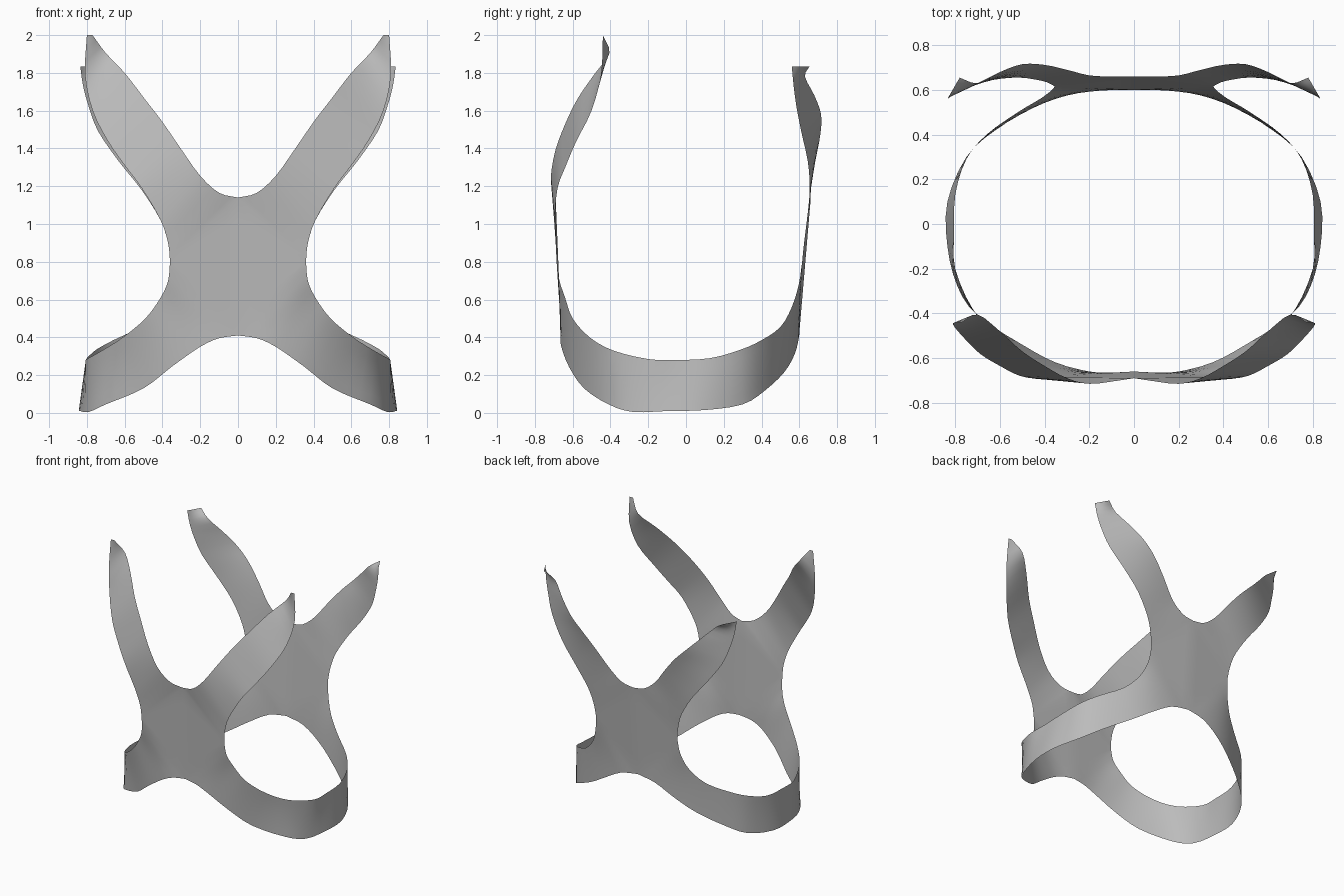
import bpy, bmesh
from mathutils import Vector

cube = bpy.data.objects.get("Cube")
if cube:
    bpy.data.objects.remove(cube, do_unlink=True)

ACROSS = 6   # faces across a strap
STEPS = 3    # faces between two control pairs

# Each pair: (inner/lower edge point, outer/upper edge point)
front_arm = [
    ((0, 1.14, -.69), (.36, .8, -.685)), ((.1, 1.165, -.705), (.37, .9, -.69)),
    ((.2, 1.255, -.715), (.41, 1.02, -.695)), ((.3, 1.395, -.69), (.51, 1.19, -.68)),
    ((.4, 1.54, -.635), (.6, 1.31, -.635)), ((.5, 1.67, -.57), (.69, 1.44, -.58)),
    ((.6, 1.8, -.48), (.77, 1.6, -.5)), ((.7, 1.905, -.405), (.81, 1.79, -.45)),
    ((.77, 2, -.44), (.8, 2, -.44))]
back_arm = [
    ((0, 1.13, .66), (.355, .8, .615)), ((.1, 1.15, .66), (.37, .9, .625)),
    ((.2, 1.23, .665), (.41, 1.02, .64)), ((.3, 1.36, .69), (.51, 1.18, .655)),
    ((.4, 1.48, .712), (.63, 1.33, .645)), ((.5, 1.58, .715), (.74, 1.49, .61)),
    ((.6, 1.68, .68), (.79, 1.62, .585)), ((.7, 1.78, .63), (.82, 1.73, .57)),
    ((.78, 1.835, .655), (.835, 1.835, .56))]
side_strap = [
    ((0, .41, -.66), (.36, .8, -.685)), ((.1, .395, -.665), (.37, .7, -.67)),
    ((.2, .35, -.66), (.41, .61, -.64)), ((.35, .245, -.62), (.49, .5, -.6)),
    ((.5, .13, -.54), (.61, .4, -.51)), ((.7, .045, -.41), (.72, .33, -.385)),
    ((.79, .005, -.28), (.8, .285, -.2)), ((.835, .01, -.1), (.805, .28, -.05)),
    ((.835, .015, .1), (.8, .29, .13)), ((.75, .045, .3), (.75, .335, .29)),
    ((.62, .12, .42), (.66, .385, .4)), ((.45, .215, .52), (.52, .455, .5)),
    ((.3, .31, .575), (.42, .56, .56)), ((.15, .395, .597), (.37, .68, .597)),
    ((0, .425, .6), (.355, .8, .615))]


def smooth_path(points):
    """Catmull-Rom curve through the points."""
    p = [Vector((x, y, z)) for x, z, y in points]
    p = [2 * p[0] - p[1]] + p + [2 * p[-1] - p[-2]]
    path = []
    for a, b, c, d in zip(p, p[1:], p[2:], p[3:]):
        for s in range(STEPS):
            t = s / STEPS
            path.append(b + (c - a) * t / 2 + (a - 2.5 * b + 2 * c - d / 2) * t * t
                        + (1.5 * (b - c) + (d - a) / 2) * t ** 3)
    path.append(p[-2])
    for v in path:
        v.x = max(v.x, 0)
        v.z = max(v.z, 0)
    path[0].x = points[0][0]
    return path


def strip(bm, edge_a, edge_b):
    """Ribbon of faces ruled between two matching edges."""
    rows = [[bm.verts.new(a.lerp(b, j / ACROSS)) for j in range(ACROSS + 1)]
            for a, b in zip(edge_a, edge_b)]
    for r, q in zip(rows, rows[1:]):
        for j in range(ACROSS):
            bm.faces.new((r[j], r[j + 1], q[j + 1], q[j]))


def panel(bm, top, bottom):
    """Central panel between the root of an arm and the root of a strap."""
    a = [top[0].lerp(top[1], j / ACROSS) for j in range(ACROSS + 1)]
    b = [bottom[0].lerp(bottom[1], j / ACROSS) for j in range(ACROSS + 1)]
    strip(bm, a, b)


bm = bmesh.new()
edges = {}
for key, pairs in (("front", front_arm), ("back", back_arm), ("strap", side_strap)):
    edges[key] = [smooth_path(side) for side in zip(*pairs)]
    strip(bm, *edges[key])

# Front and back centre panels
root = lambda key, i: [edge[i] for edge in edges[key]]
panel(bm, root("front", 0), root("strap", 0))
panel(bm, root("back", 0), root("strap", -1))

# Join the pieces and face the sheet outward
bmesh.ops.remove_doubles(bm, verts=bm.verts[:], dist=.002)
bmesh.ops.recalc_face_normals(bm, faces=bm.faces[:])
bm.normal_update()
if sum(f.normal.dot(f.calc_center_median() - Vector((0, 0, f.calc_center_median().z)))
       for f in bm.faces) < 0:
    bmesh.ops.reverse_faces(bm, faces=bm.faces[:])

mesh = bpy.data.meshes.new("strap_harness")
bm.to_mesh(mesh)
bm.free()
harness = bpy.data.objects.new("strap_harness", mesh)
bpy.context.collection.objects.link(harness)

# Plain grey cloth
cloth = bpy.data.materials.new("grey_cloth")
cloth.use_nodes = True
grey = (.5, .5, .5, 1)
cloth.diffuse_color = grey
cloth.node_tree.nodes["Principled BSDF"].inputs["Base Color"].default_value = grey
mesh.materials.append(cloth)

# Other half by mirroring
mirror = harness.modifiers.new("mirror", "MIRROR")
mirror.use_clip = True
mirror.merge_threshold = .002

bpy.context.view_layer.objects.active = harness
harness.select_set(True)
bpy.ops.object.shade_smooth()
